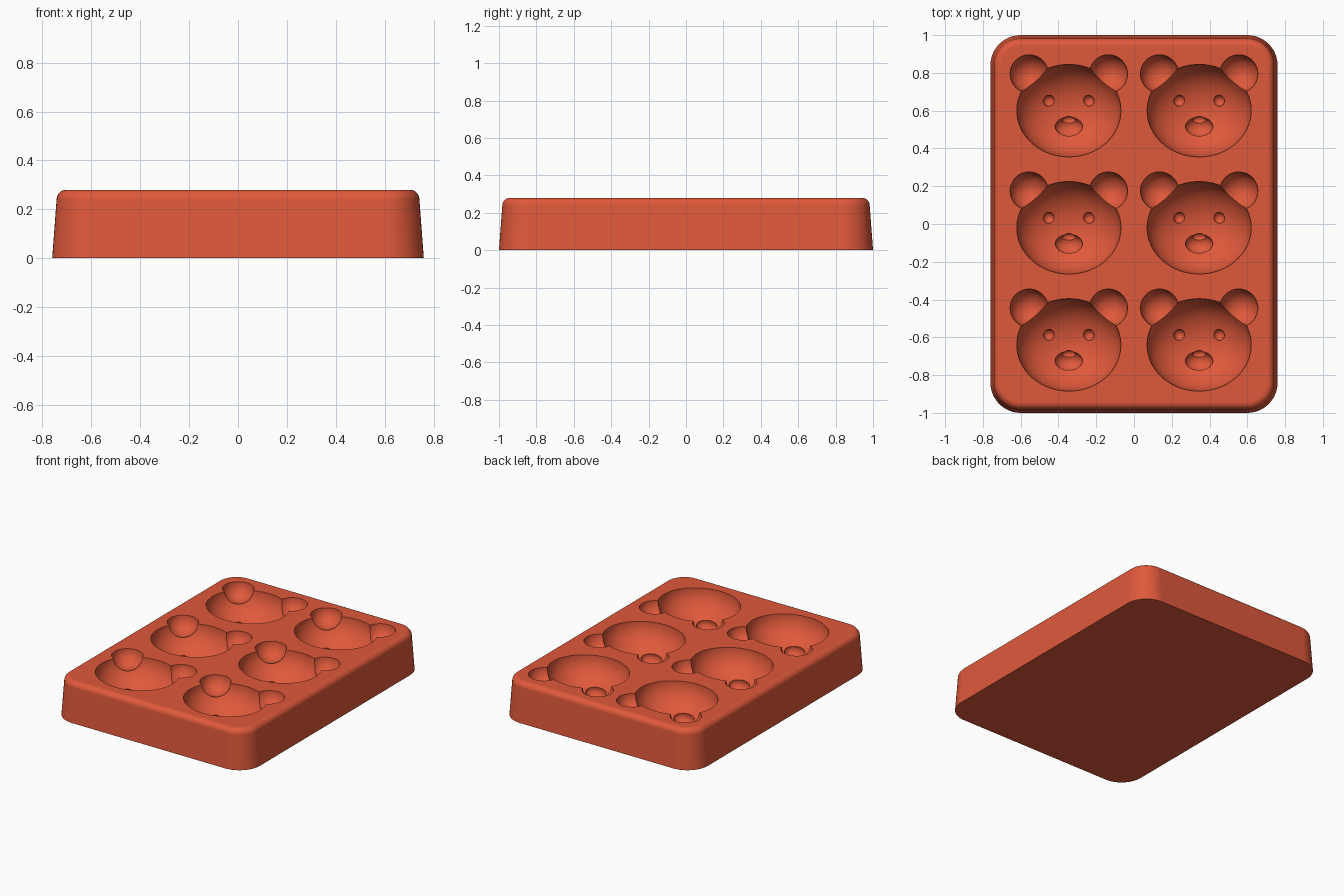
import bpy, bmesh, math
from mathutils import Matrix, Vector

if "Cube" in bpy.data.objects:
    bpy.data.objects.remove(bpy.data.objects["Cube"], do_unlink=True)

HALF_X, HALF_Y, HEIGHT = 0.76, 1.0, 0.28
CORNER, FILLET, TAPER = 0.16, 0.04, 0.018

red = bpy.data.materials.new("coral_red_silicone")
red.use_nodes = True
colour = (0.74, 0.1, 0.043, 1)
red.diffuse_color = colour
red.node_tree.nodes["Principled BSDF"].inputs["Base Color"].default_value = colour


def new_object(name, bm):
    mesh = bpy.data.meshes.new(name)
    bmesh.ops.recalc_face_normals(bm, faces=bm.faces)
    bm.to_mesh(mesh)
    bm.free()
    mesh.materials.append(red)
    obj = bpy.data.objects.new(name, mesh)
    bpy.context.collection.objects.link(obj)
    return obj


def rounded_ring(bm, inset, z, steps=12):
    """Rounded rectangle of vertices, pulled inwards by inset."""
    ring = []
    for quarter, (sx, sy) in enumerate([(1, 1), (-1, 1), (-1, -1), (1, -1)]):
        for i in range(steps + 1):
            a = (quarter + i / steps) * math.pi / 2
            r = CORNER - inset
            ring.append(bm.verts.new((sx * (HALF_X - CORNER) + r * math.cos(a),
                                      sy * (HALF_Y - CORNER) + r * math.sin(a), z)))
    return ring


# Tapered tray block with a rounded top rim
bm = bmesh.new()
profile = [(0, 0)]
for i in range(9):
    a = i / 8 * math.pi / 2
    profile.append((TAPER + FILLET * (1 - math.cos(a)), HEIGHT - FILLET + FILLET * math.sin(a)))
rings = [rounded_ring(bm, inset, z) for inset, z in profile]
for low, high in zip(rings, rings[1:]):
    for i in range(len(low)):
        j = (i + 1) % len(low)
        bm.faces.new((low[i], low[j], high[j], high[i]))
bm.faces.new(rings[0])
bm.faces.new(rings[-1])
tray = new_object("mould_tray", bm)

# Bear face hollows, each repeated in two columns and three rows
centres = [Vector((x, y, 0)) for x in (-0.345, 0.345) for y in (-0.64, -0.02, 0.60)]


def cut_hollows(name, offset, radii, mirrored=False, segments=32):
    bm = bmesh.new()
    for centre in centres:
        for side in ((-1, 1) if mirrored else (1,)):
            place = centre + Vector((offset[0] * side, offset[1], offset[2]))
            bmesh.ops.create_uvsphere(
                bm, u_segments=segments, v_segments=segments // 2 + 1, radius=1,
                matrix=Matrix.Translation(place) @ Matrix.Diagonal((*radii, 1)))
    cutter = new_object(name, bm)
    cutter.hide_render = True
    mod = tray.modifiers.new(name, "BOOLEAN")
    mod.operation = "DIFFERENCE"
    mod.solver = "EXACT"
    mod.object = cutter
    bpy.ops.object.modifier_apply(modifier=mod.name)
    bpy.data.objects.remove(cutter, do_unlink=True)


bpy.ops.object.select_all(action="DESELECT")
bpy.context.view_layer.objects.active = tray
tray.select_set(True)
cut_hollows("head_hollows", (0, 0, HEIGHT), (0.276, 0.245, 0.2), segments=64)
cut_hollows("ear_hollows", (0.21, 0.195, HEIGHT), (0.101, 0.101, 0.101), True, 48)
cut_hollows("eye_hollows", (0.106, 0.053, 0.1), (0.03, 0.03, 0.03), True, 24)
cut_hollows("snout_hollows", (0, -0.085, 0.095), (0.073, 0.053, 0.05))
cut_hollows("nose_hollows", (0, -0.05, 0.068), (0.036, 0.024, 0.025), segments=24)

# Smooth shading with crisp hollow edges
bpy.ops.object.shade_smooth_by_angle(angle=math.radians(30))
weighted = tray.modifiers.new("even_normals", "WEIGHTED_NORMAL")
weighted.keep_sharp = True
